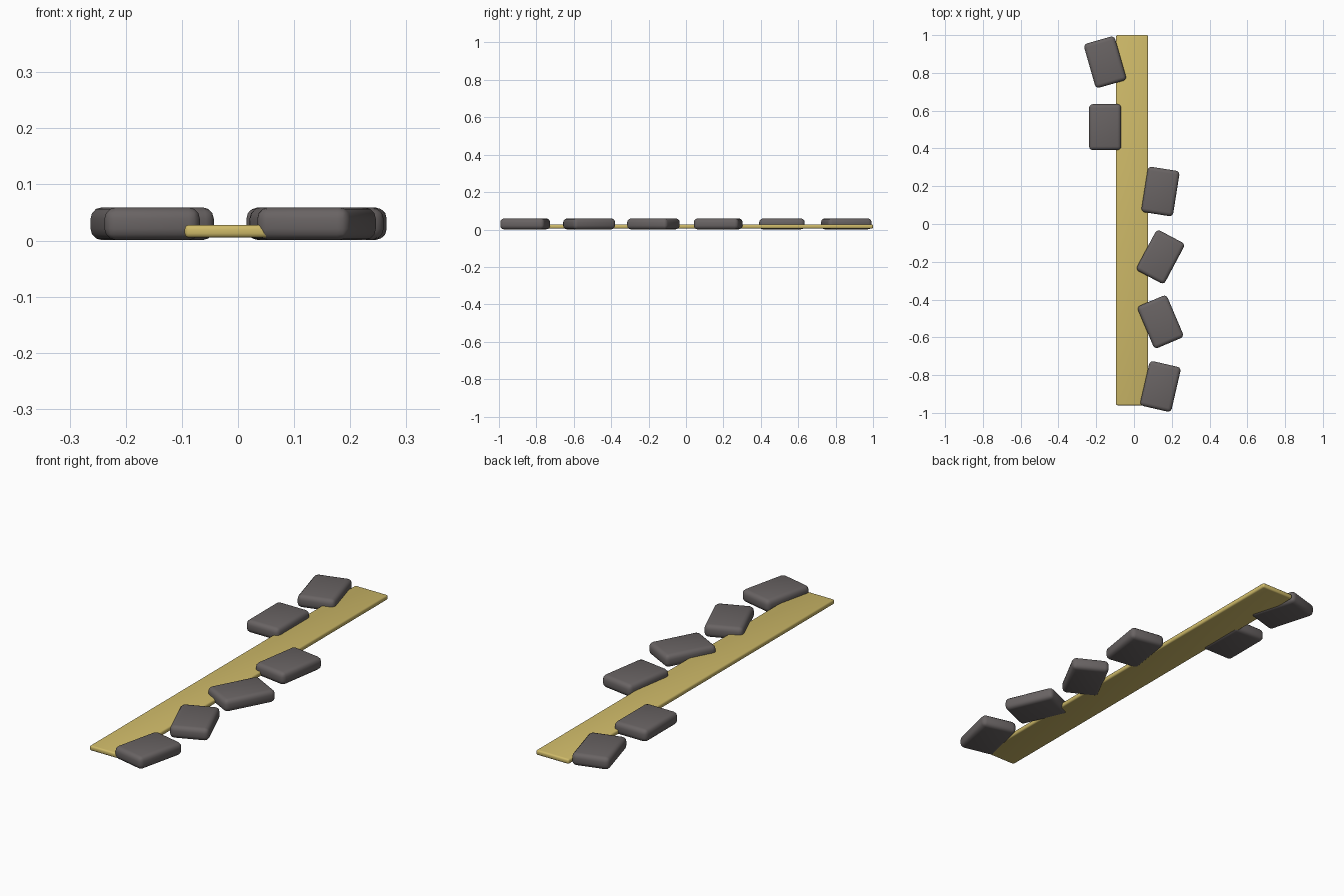
import bpy
from math import radians

default = bpy.data.objects.get("Cube")
if default:
    bpy.data.objects.remove(default, do_unlink=True)


def make_material(name, color):
    mat = bpy.data.materials.new(name)
    mat.use_nodes = True
    mat.diffuse_color = color
    mat.node_tree.nodes["Principled BSDF"].inputs["Base Color"].default_value = color
    return mat


def rounded_slab(name, center, size, angle, bevel, segments, mat):
    bpy.ops.mesh.primitive_cube_add(size=1, location=center)
    obj = bpy.context.object
    obj.name = name
    obj.scale = size
    bpy.ops.object.transform_apply(location=False, rotation=False, scale=True)
    obj.rotation_euler.z = radians(angle)
    mod = obj.modifiers.new("Rounded edges", "BEVEL")
    mod.width = bevel
    mod.segments = segments
    bpy.ops.object.modifier_apply(modifier=mod.name)
    bpy.ops.object.shade_smooth_by_angle(angle=radians(35))
    obj.data.materials.append(mat)
    return obj


sand = make_material("sand yellow", (0.62, 0.49, 0.14, 1))
stone = make_material("stone grey", (0.14, 0.125, 0.125, 1))

# Long flat path strip
rounded_slab("path_strip", (-0.01, 0.02, 0.0165), (0.17, 1.96, 0.023), 0, 0.008, 3, sand)

# Edging stones: x, y, turn in degrees
stones = [
    (-0.153, 0.857, 16), (-0.153, 0.513, 0),
    (0.14, 0.172, -9), (0.14, -0.174, -28),
    (0.14, -0.518, 23), (0.14, -0.86, -13),
]
for i, (x, y, turn) in enumerate(stones, 1):
    rounded_slab(f"edging_stone_{i}", (x, y, 0.03), (0.17, 0.243, 0.058),
                 turn, 0.02, 3, stone)
